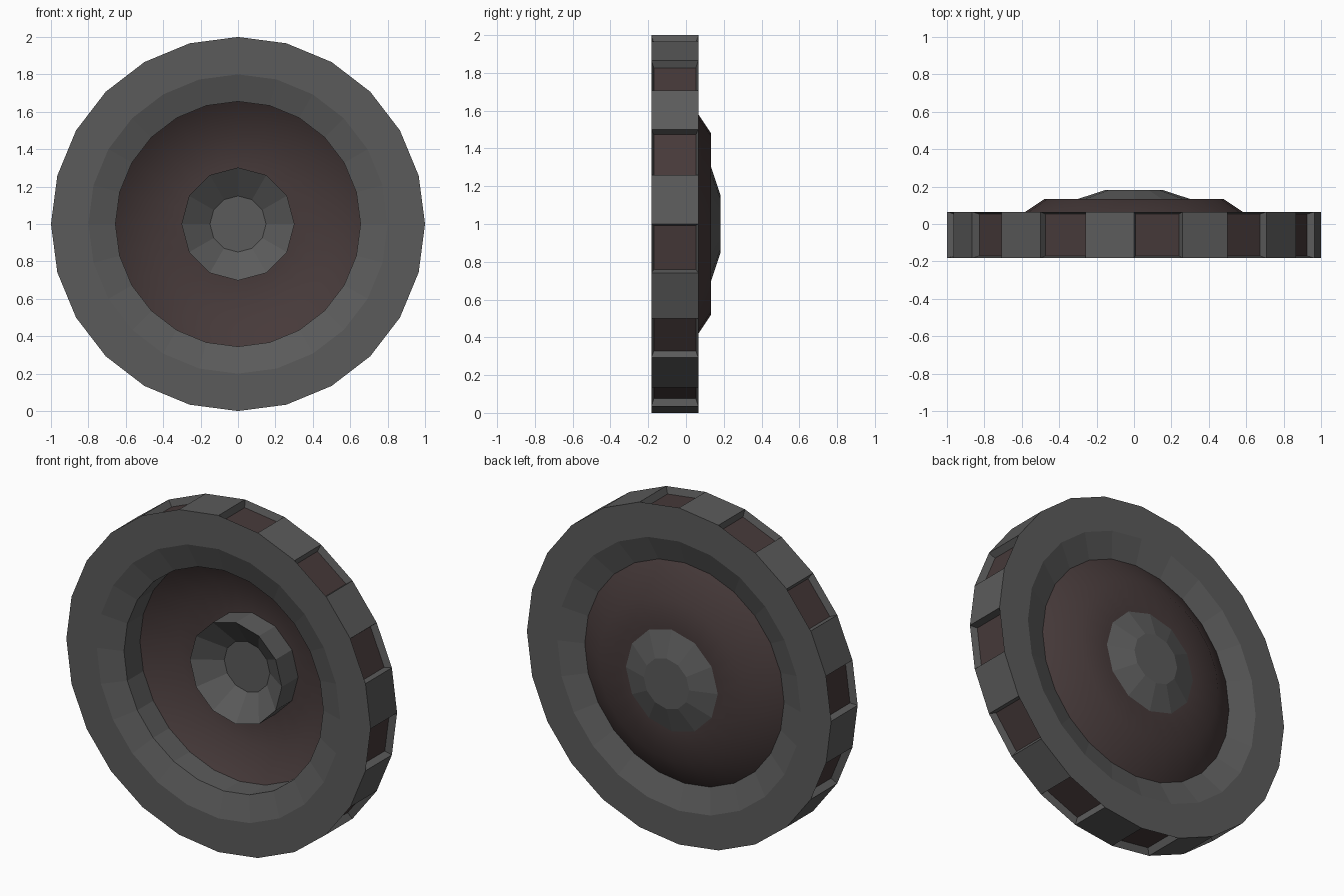
import bpy
import bmesh
from math import cos, sin, pi

CENTRE_Z = 1.0

default = bpy.data.objects.get("Cube")
if default:
    bpy.data.objects.remove(default, do_unlink=True)


def material(name, rgb):
    mat = bpy.data.materials.new(name)
    mat.use_nodes = True
    colour = (*rgb, 1.0)
    mat.diffuse_color = colour
    bsdf = mat.node_tree.nodes["Principled BSDF"]
    bsdf.inputs["Base Color"].default_value = colour
    bsdf.inputs["Roughness"].default_value = 0.8
    return mat


grey = material("dark grey metal", (0.105, 0.105, 0.105))
brown = material("dark brown", (0.062, 0.042, 0.042))


def lathe(profile, sides, closed=False):
    """Spin (radius, y) points about the y axis; return mesh and face bands."""
    bm = bmesh.new()
    rings = []
    for r, y in profile:
        rings.append([bm.verts.new((r * cos(2 * pi * i / sides), y,
                                    CENTRE_Z + r * sin(2 * pi * i / sides)))
                      for i in range(sides)])
    pairs = list(zip(rings, rings[1:]))
    if closed:
        pairs.append((rings[-1], rings[0]))
    bands = []
    for a, b in pairs:
        bands.append([bm.faces.new((a[i], a[(i + 1) % sides],
                                    b[(i + 1) % sides], b[i]))
                      for i in range(sides)])
    return bm, rings, bands


def finish(bm, name, mats, smooth=False):
    bmesh.ops.recalc_face_normals(bm, faces=bm.faces[:])
    for f in bm.faces:
        f.smooth = smooth
    mesh = bpy.data.meshes.new(name)
    bm.to_mesh(mesh)
    bm.free()
    for m in mats:
        mesh.materials.append(m)
    obj = bpy.data.objects.new(name, mesh)
    bpy.context.collection.objects.link(obj)
    return obj


# Rim: bevelled ring with a pocket in every second tread face
FRONT, BACK = -0.183, 0.065
bm, rings, bands = lathe([(1.0, FRONT), (1.0, BACK), (0.8, BACK), (0.655, 0.015),
                          (0.655, -0.135), (0.8, FRONT)], 24, closed=True)
bmesh.ops.recalc_face_normals(bm, faces=bm.faces[:])
pockets = bands[0][1::2]
bmesh.ops.inset_individual(bm, faces=pockets, thickness=0.018, depth=-0.04)
for floor in pockets:
    floor.material_index = 1
finish(bm, "rim", [grey, brown])

# Dish: thin smooth web between rim and hub
bm, rings, bands = lathe([(0.655, 0.015), (0.48, 0.133), (0.29, 0.133)], 24)
finish(bm, "dish", [brown], smooth=True)

# Hub: funnel at the front, low tapered cap at the back
bm, rings, bands = lathe([(0.15, 0.085), (0.302, -0.02),
                          (0.302, 0.133), (0.15, 0.183)], 12)
bm.faces.new(rings[0])
bm.faces.new(rings[-1])
finish(bm, "hub", [grey])
